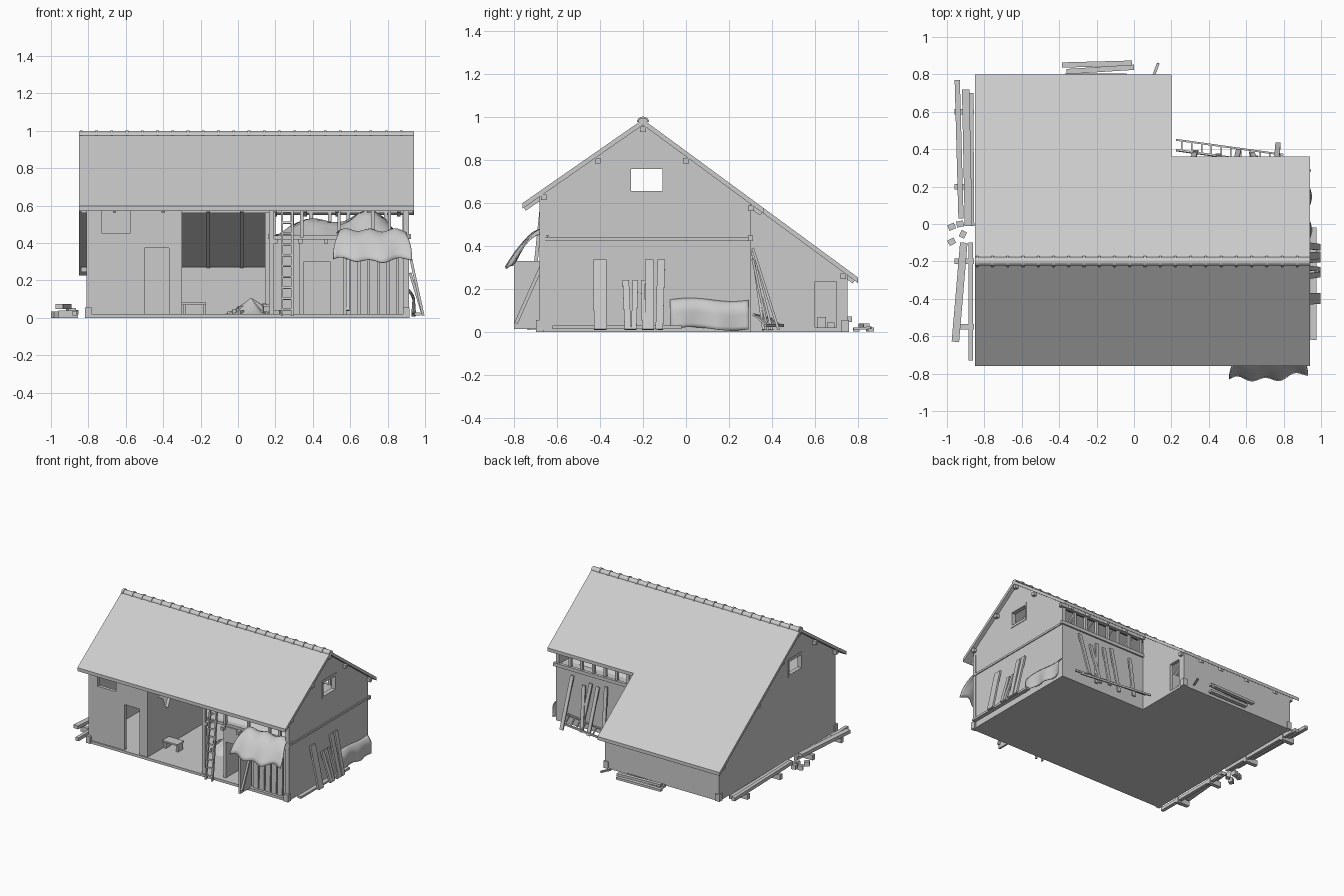
import bpy, bmesh, random
from math import sin, cos, pi, exp
from mathutils import Vector, Matrix

if "Cube" in bpy.data.objects:
    bpy.data.objects.remove(bpy.data.objects["Cube"])
random.seed(4)


def finish(name, bm, smooth=False):
    bmesh.ops.recalc_face_normals(bm, faces=bm.faces)
    me = bpy.data.meshes.new(name)
    bm.to_mesh(me)
    bm.free()
    for p in me.polygons:
        p.use_smooth = smooth
    ob = bpy.data.objects.new(name, me)
    bpy.context.collection.objects.link(ob)
    return ob


def box(name, x0, x1, y0, y1, z0, z1, turn=0):
    bm = bmesh.new()
    bmesh.ops.create_cube(bm, size=1)
    m = Matrix.Translation(((x0 + x1) / 2, (y0 + y1) / 2, (z0 + z1) / 2)) @ Matrix.Rotation(turn, 4, 'Z')
    bm.transform(m @ Matrix.Diagonal((x1 - x0, y1 - y0, z1 - z0, 1)))
    return finish(name, bm)


def beam(name, a, b, w, t, side=(1, 0, 0)):
    """Bar from a to b, w wide along side and t thick."""
    a, b = Vector(a), Vector(b)
    d = (b - a).normalized()
    n = d.cross(Vector(side)).normalized()
    s = n.cross(d)
    m = Matrix((s * w, n * t, d * (b - a).length)).transposed().to_4x4()
    bm = bmesh.new()
    bmesh.ops.create_cube(bm, size=1)
    bm.transform(Matrix.Translation((a + b) / 2) @ m)
    return finish(name, bm)


def panel(name, axis, lo, hi, outline, holes=()):
    """Flat outline with holes, extruded along an axis."""
    put = {'x': lambda u, v: (lo, u, v), 'y': lambda u, v: (u, lo, v), 'z': lambda u, v: (u, v, lo)}[axis]
    bm = bmesh.new()
    for loop in (outline, *holes):
        vs = [bm.verts.new(put(*p)) for p in loop]
        for i, v in enumerate(vs):
            bm.edges.new((vs[i - 1], v))
    bmesh.ops.triangle_fill(bm, edges=bm.edges[:], use_beauty=True)
    r = bmesh.ops.extrude_face_region(bm, geom=bm.faces[:])
    step = Vector([(hi - lo) * (axis == c) for c in 'xyz'])
    bmesh.ops.translate(bm, verts=[g for g in r['geom'] if isinstance(g, bmesh.types.BMVert)], vec=step)
    return finish(name, bm)


def rect(a, b, c, d):
    return [(a, c), (b, c), (b, d), (a, d)]


def sheet(name, nu, nv, f, thick=0):
    bm = bmesh.new()
    g = [[bm.verts.new(f(i / nu, j / nv)) for j in range(nv + 1)] for i in range(nu + 1)]
    for i in range(nu):
        for j in range(nv):
            bm.faces.new((g[i][j], g[i + 1][j], g[i + 1][j + 1], g[i][j + 1]))
    ob = finish(name, bm, True)
    if thick:
        ob.modifiers.new("thickness", 'SOLIDIFY').thickness = thick
    return ob


def ladder(name, a0, a1, b0, b1, n, t=.012):
    a0, a1, b0, b1 = map(Vector, (a0, a1, b0, b1))
    beam(name + "_rail", a0, a1, t, t * 1.4)
    beam(name + "_rail", b0, b1, t, t * 1.4)
    for i in range(n):
        k = (i + .6) / n
        beam(name + "_rung", a0.lerp(a1, k), b0.lerp(b1, k), t * .8, t * .8, (0, .3, 1))


def top(y):
    return .988 - .735 * (y + .2) if y > -.2 else .988 + .695 * (y + .2)


def under(y):
    return top(y) - .026


# Roof: long back slope on the left part, cut short on the right
for x0, x1, yb in ((-.85, .2, .8), (.2, .94, .36)):
    ys = (-.76, -.2, yb)
    panel("roof", 'x', x0, x1, [(y, top(y)) for y in ys] + [(y, under(y)) for y in ys[::-1]])


# Ridge cap with tile collars
def half_round(name, x0, x1, r):
    panel(name, 'x', x0, x1, [(-.2 + r * cos(k * pi / 8), .975 + r * .9 * sin(k * pi / 8)) for k in range(9)])


half_round("ridge_cap", -.85, .94, .023)
for i in range(22):
    half_round("ridge_collar", -.845 + i * .0815, -.831 + i * .0815, .029)

# Floor slab
panel("floor", 'z', 0, .02, [(-.81, -.69), (.91, -.69), (.91, .3), (.17, .3), (.17, .75), (-.81, .75)])

# Gable walls with window openings and frames
win = rect(-.265, -.1, .64, .775)
for name, x0, x1, yb in (("left_gable", -.81, -.785, .75), ("right_gable", .885, .91, .3)):
    panel(name, 'x', x0, x1, [(-.68, .01), (yb, .01), (yb, under(yb)), (-.2, under(-.2)), (-.68, under(-.68))], [win])
    panel("gable_window_frame", 'x', x0 - .004, x1 + .004, rect(-.268, -.097, .637, .778), [rect(-.255, -.11, .655, .757)])
box("gable_boarding_edge", .905, .917, -.68, .3, .425, .44)

# Front left room with door and window, partition walls and ceiling
panel("front_wall", 'y', -.68, -.655, rect(-.81, -.3, .01, .6),
      [rect(-.73, -.575, .455, .58), rect(-.5, -.37, .02, .375)])
hole = [(-.54, .56), (-.55, .44), (-.49, .4), (-.46, .33), (-.43, .31), (-.4, .38), (-.34, .42), (-.33, .56)]
panel("room_side_wall", 'x', -.325, -.3, rect(-.68, 0, .01, .6), [hole])
box("room_back_wall", -.79, -.3, 0, .02, .01, .6)
box("room_ceiling", -.79, -.3, -.66, .02, .59, .605)

# Back walls, and side wall with doorway at the roof step
box("back_wall", -.81, .17, .725, .75, .01, .265)
panel("step_wall", 'x', .145, .17, [(.3, .01), (.75, .01), (.75, under(.75)), (.3, under(.3))],
      [rect(.6, .7, .02, .235)])
box("nook_back_wall", .17, .91, .28, .3, .01, .43)

# Stall front and side walls, loft deck
panel("stall_front", 'y', -.65, -.63, rect(.33, .9, .01, .42), [rect(.35, .495, .02, .3)])
box("stall_side", .33, .35, -.63, .28, .01, .42)
box("loft_deck", .18, .9, -.64, .29, .42, .44)
for i in range(6):
    x = .2 + i * .135
    beam("loft_joist", (x, -.68, .41), (x, .3, .41), .022, .026)
for i in range(6):
    x = .62 + i * .052
    beam("stall_board", (x, -.664, .015), (x, -.658, .4), .042, .012)
box("stall_door_leaf", .565, .58, -.8, -.66, .015, .33)
beam("stall_door_brace", (.588, -.79, .04), (.588, -.67, .31), .014, .016)

# Purlins, plates and rafters
for y, dz, x0 in ((-.2, .02, -.84), (-.41, .02, -.84), (0, .02, -.84), (-.66, .016, -.84), (.3, .02, -.84)):
    z = under(y) - dz
    beam("purlin", (x0, y, z), (.935, y, z), .026, .026, (0, 1, 0))
beam("back_plate", (-.84, .73, under(.73) - .02), (.19, .73, under(.73) - .02), .026, .026, (0, 1, 0))
beam("loft_plate", (.16, .3, .435), (.925, .3, .435), .024, .026, (0, 1, 0))
for x in (-.66, -.4, -.16, .02, .2, .36, .53, .7, .86):
    yb = .78 if x < .19 else .35
    for y in (-.75, yb):
        beam("rafter", (x, y, under(y) - .008), (x, -.2, under(-.2) - .008), .018, .02)

# Posts at the open bays
for x in (.18, .9):
    box("front_post", x - .013, x + .013, -.68, -.654, .01, .59)
for i in range(8):
    x = .19 + i * .1
    box("loft_back_post", x - .01, x + .01, .28, .3, .43, .59)
for x in (.34, .54, .72, .81):
    box("loft_front_post", x - .009, x + .009, -.65, -.63, .43, .6)
for x, y in ((-.8, -.68), (.9, -.68), (-.8, .74), (.16, .74)):
    box("corner_stone", x - .018, x + .018, y - .018, y + .018, 0, .055)


# Hay on the loft
def hay(u, v):
    x, y = .19 + .69 * u, -.6 + .82 * v
    h = .085 * exp(-((x - .4) / .15) ** 2) + .13 * exp(-((x - .7) / .13) ** 2)
    edge = min(1, 6 * v, 6 * (1 - v), 9 * u, 9 * (1 - u))
    return x, y, .44 + edge * (h + random.uniform(-.008, .008))


sheet("hay", 24, 24, hay)


# Draped front tarp
def tarp(u, v):
    fold = sin(u * 17) * .012 + sin(u * 7 + 1) * .01
    return (.525 + .39 * u + .015 * sin(v * 5) * (1 - 2 * u), -.64 - .2 * v ** 1.1 + (.03 * u + fold) * v,
            .45 + .025 * sin(v * pi) - .14 * v ** 2 + fold * .7 + .02 * sin(u * pi) * (1 - v))


sheet("front_tarp", 28, 14, tarp, .006)


# Cloth over a low stack at the right wall
def cloth(u, v):
    b = .914 + .028 * min(1, 3 * v) + .01 * sin(u * 13) * v
    return (.905 if v == 0 else b, -.075 + .365 * u, .155 - .14 * v + .008 * sin(u * 6))


sheet("side_cloth", 20, 8, cloth, .005)

# Ladders: upright at the loft, lying behind
ladder("loft_ladder", (.235, -.73, .01), (.235, -.67, .59), (.29, -.73, .01), (.29, -.67, .59), 10)
ladder("lying_ladder", (.225, .45, .03), (.8, .37, .03), (.225, .395, .06), (.8, .315, .08), 11, .01)

# Planks leaning on the right wall
for y, w, h in ((-.4, .06, .335), (-.28, .03, .24), (-.235, .025, .24), (-.2, .018, .24),
                (-.17, .04, .335), (-.115, .035, .335)):
    beam("leaning_plank", (.99, y + random.uniform(-.01, .01), .012), (.92, y, h), w, .014, (0, 1, 0))
beam("ground_plank", (.96, -.62, .022), (.96, -.02, .022), .032, .016)

# Planks leaning in the back nook
for x, dx, h, y in ((.3, .03, .36, .39), (.47, -.02, .38, .37), (.54, .02, .36, .4), (.6, .05, .37, .36),
                    (.66, -.03, .34, .38), (.76, .01, .39, .43)):
    beam("nook_plank", (x + dx, y, .01), (x, .31, h), .028, .012)

# Timbers and bricks along the left side
for a, b, w in (((-.945, .77, .06), (-.925, .03, .06), .028), ((-.9, .72, .04), (-.885, -.01, .04), .04),
                ((-.87, .7, .03), (-.865, -.01, .03), .022), ((-.91, -.1, .06), (-.955, -.63, .06), .04),
                ((-.873, -.1, .025), (-.873, -.73, .025), .026)):
    beam("side_timber", a, b, w, .026)
for x in (-.9,):
    for y in (-.55, -.2, .2, .6):
        box("timber_bearer", x - .06, x + .045, y - .015, y + .015, 0, .04)
for x, y, t in ((-.975, -.015, .4), (-.915, -.055, 1.1), (-.975, -.095, .5), (-.93, .0, .2)):
    box("brick", x - .019, x + .019, y - .016, y + .016, 0, .035, t)

# Planks behind the back wall
beam("back_plank", (-.36, .815, .03), (0, .838, .03), .028, .018, (0, 1, 0))
beam("back_plank", (-.385, .85, .012), (-.01, .86, .012), .028, .018, (0, 1, 0))
beam("back_plank", (-.37, .79, .012), (-.04, .79, .012), .03, .018, (0, 1, 0))


# Rubble heap on the middle floor
def heap(u, v):
    a, r = u * 2 * pi, v
    n = 1 + .2 * sin(3 * a) + .1 * sin(5 * a + 1)
    return .07 + .13 * r * n * cos(a), -.24 + .12 * r * n * sin(a), .018 + .09 * (1 - r) ** 1.2 * (1 + .15 * sin(4 * a) * r)


sheet("rubble_heap", 24, 6, heap)
for i in range(24):
    a, r = random.uniform(0, 6.28), random.uniform(.05, .15)
    x, y, s = .09 + r * cos(a), -.24 + r * sin(a), random.uniform(.008, .018)
    box("rubble_stone", x - s, x + s, y - s * .7, y + s * .7, .015, .025 + s + max(0, .07 - r * .6), a)

# Bench by the room wall and crates in the rear doorway
box("bench_seat", -.3, -.17, -.5, -.42, .07, .082)
for x in (-.285, -.18):
    box("bench_leg", x - .008, x + .008, -.49, -.43, .02, .07)
box("crate", .06, .12, .61, .65, .02, .07)
box("crate", .06, .11, .655, .69, .02, .045)

# Offcuts behind the step
for i in range(4):
    a = (.19 + i * .12, .765 + .01 * i, .012)
    if i == 0:
        a = (.1, .78, .015)
        beam("offcut", a, (.13, .86, .02), .015, .012)
